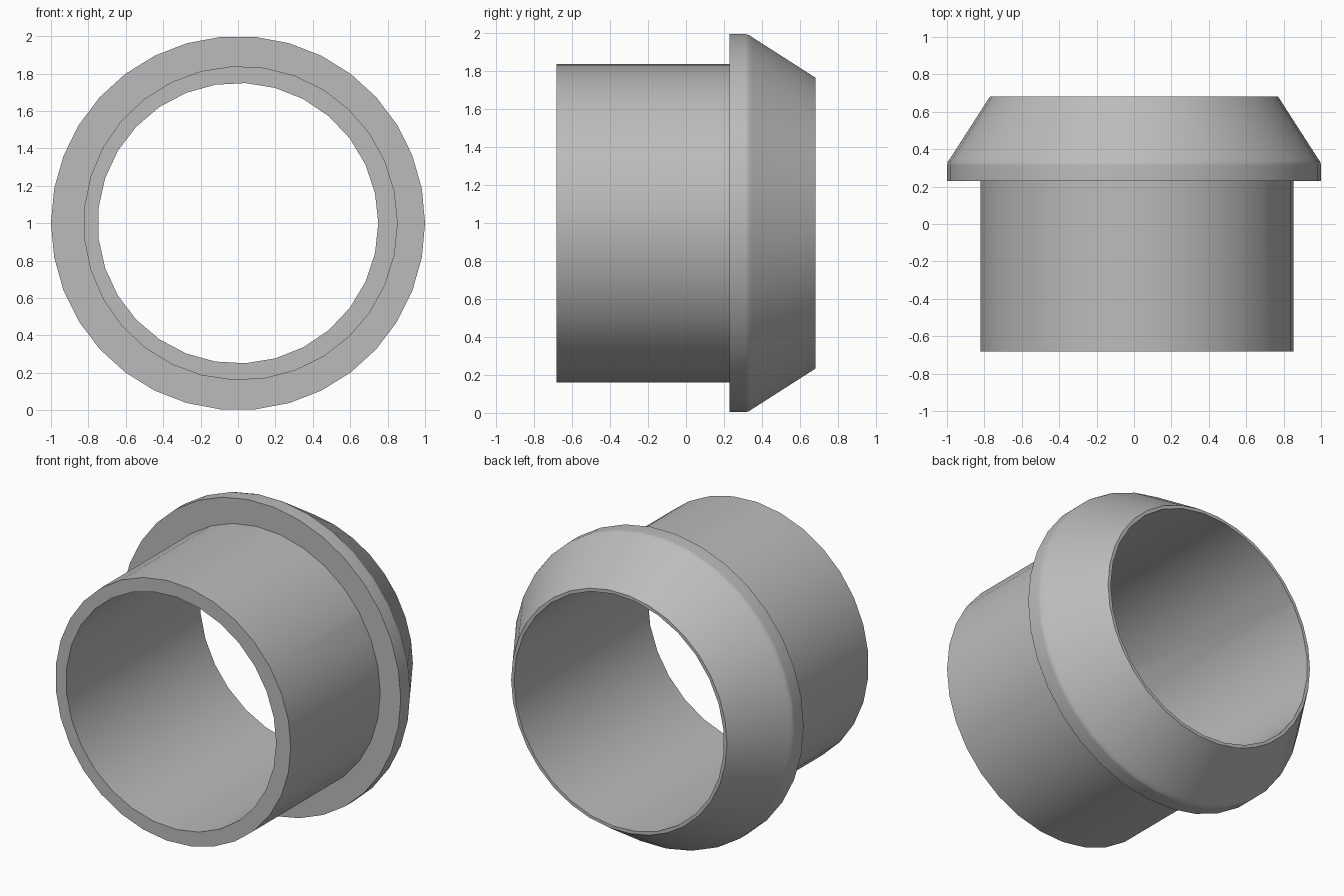
import bpy
import bmesh
from math import cos, sin, tau, radians

old = bpy.data.objects.get("Cube")
if old:
    bpy.data.objects.remove(old, do_unlink=True)

grey = bpy.data.materials.new("plain grey")
grey.use_nodes = True
colour = (0.5, 0.5, 0.5, 1)
grey.diffuse_color = colour
grey.node_tree.nodes["Principled BSDF"].inputs["Base Color"].default_value = colour


def lathe(name, profile, sides, x=0.0):
    """Closed solid turned round the y axis from (radius, y) points."""
    bm = bmesh.new()
    rings = [[bm.verts.new((x + r * cos(tau * i / sides), y, 1 + r * sin(tau * i / sides)))
              for i in range(sides)] for r, y in profile]
    for a, b in zip(rings, rings[1:]):
        for i in range(sides):
            j = (i + 1) % sides
            bm.faces.new((a[i], a[j], b[j], b[i]))
    bm.faces.new(rings[0])
    bm.faces.new(rings[-1])
    bmesh.ops.recalc_face_normals(bm, faces=bm.faces)
    mesh = bpy.data.meshes.new(name)
    bm.to_mesh(mesh)
    bm.free()
    mesh.materials.append(grey)
    ob = bpy.data.objects.new(name, mesh)
    bpy.context.collection.objects.link(ob)
    return ob


# Flange with a narrow rim, softened edge and tapered back
collar = lathe("flanged_collar",
               [(1, 0.23), (1, 0.315), (0.995, 0.333), (0.982, 0.352), (0.77, 0.682)], 34)
# Straight sleeve towards the front
sleeve = lathe("sleeve", [(0.84, -0.682), (0.84, 0.4)], 31, 0.014)
# Bore right through
bore = lathe("bore_cutter", [(0.75, -1), (0.75, 1)], 29)

bpy.ops.object.select_all(action="DESELECT")
bpy.context.view_layer.objects.active = collar
collar.select_set(True)
for tool, operation in ((sleeve, "UNION"), (bore, "DIFFERENCE")):
    tool.hide_render = True
    mod = collar.modifiers.new(operation.lower(), "BOOLEAN")
    mod.operation = operation
    mod.solver = "EXACT"
    mod.object = tool
    bpy.ops.object.modifier_apply(modifier=mod.name)
    bpy.data.objects.remove(tool, do_unlink=True)

# Smooth round walls, crisp corners
bpy.ops.object.shade_smooth_by_angle(angle=radians(35))
weighted = collar.modifiers.new("weighted normals", "WEIGHTED_NORMAL")
weighted.keep_sharp = True
